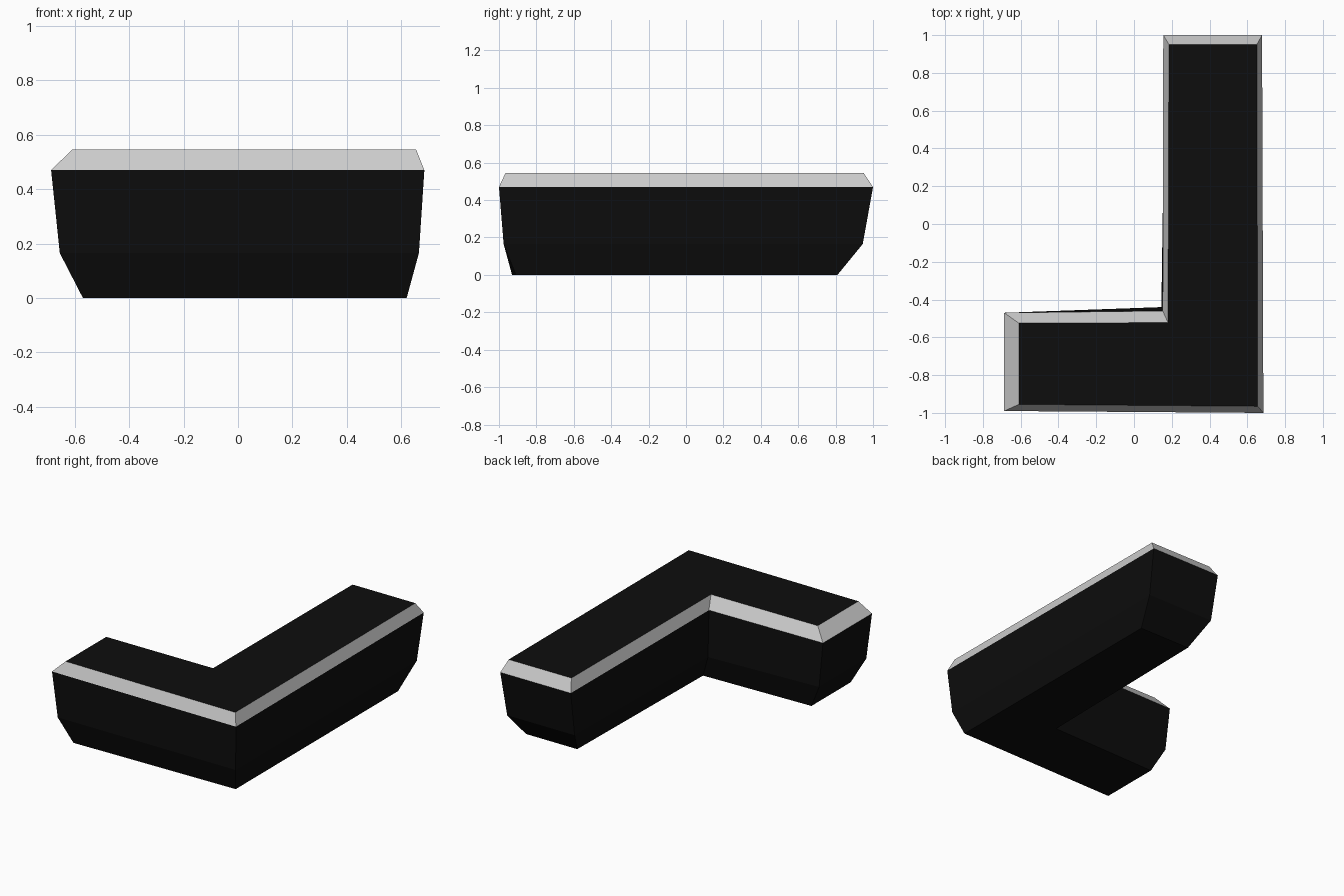
import bpy, bmesh

if "Cube" in bpy.data.objects:
    bpy.data.objects.remove(bpy.data.objects["Cube"])

def material(name, rgb):
    m = bpy.data.materials.new(name)
    m.diffuse_color = (*rgb, 1)
    m.use_nodes = True
    m.node_tree.nodes["Principled BSDF"].inputs["Base Color"].default_value = m.diffuse_color
    return m

# L-shaped outlines from floor to seat top:
# front left, front right, back right, back left, inner corner, chaise left
levels = [
    (0.0,   [(-.57, -.93), (.62, -.91), (.62, .81), (.24, .81), (.22, -.495), (-.57, -.515)]),
    (0.165, [(-.655, -.975), (.665, -.975), (.665, .945), (.165, .945), (.145, -.44), (-.655, -.475)]),
    (0.47,  [(-.687, -.99), (.685, -1.0), (.678, 1.0), (.155, 1.0), (.152, -.46), (-.687, -.47)]),
    (0.545, [(-.61, -.955), (.655, -.965), (.65, .95), (.185, .95), (.18, -.522), (-.61, -.525)]),
]

bm = bmesh.new()
rings = [[bm.verts.new((x, y, z)) for x, y in pts] for z, pts in levels]

# Side walls, with the top bevel in grey
for k, (lo, hi) in enumerate(zip(rings, rings[1:])):
    for i in range(6):
        j = (i + 1) % 6
        f = bm.faces.new((lo[i], lo[j], hi[j], hi[i]))
        f.material_index = 1 if k == 2 else 0

# Top and bottom caps
bm.faces.new(rings[-1])
bm.faces.new(rings[0][::-1])

mesh = bpy.data.meshes.new("corner_block")
bm.to_mesh(mesh)
bm.free()
mesh.materials.append(material("black", (.004, .004, .004)))
mesh.materials.append(material("light_grey", (.6, .6, .6)))
obj = bpy.data.objects.new("corner_block", mesh)
bpy.context.collection.objects.link(obj)
